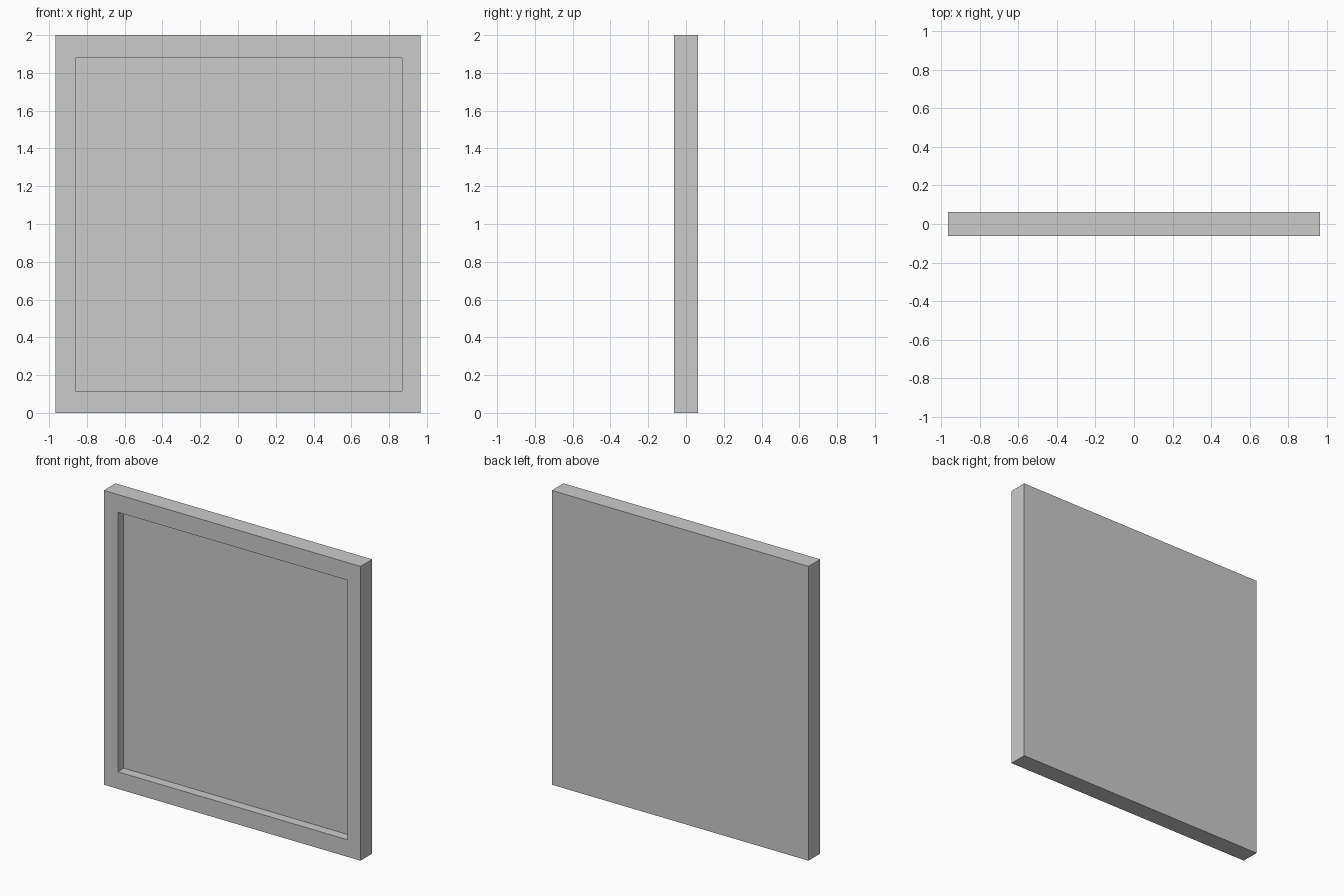
import bpy
import bmesh
from mathutils import Vector

if "Cube" in bpy.data.objects:
    bpy.data.objects.remove(bpy.data.objects["Cube"])

# Overall size, and recess limits on the front face
HALF_W, HALF_D, HEIGHT = 0.965, 0.063, 2.0
REC_X, REC_Z, REC_DEPTH = (-0.86, 0.867), (0.116, 1.88), 0.064

# Solid slab standing on the ground
bm = bmesh.new()
bmesh.ops.create_cube(bm, size=1)
bmesh.ops.scale(bm, vec=(2 * HALF_W, 2 * HALF_D, HEIGHT), verts=bm.verts)
bmesh.ops.translate(bm, vec=(0, 0, HEIGHT / 2), verts=bm.verts)

# Front border, with its inner edge set to the recess outline
bm.normal_update()
front = min(bm.faces, key=lambda f: f.calc_center_median().y)
bmesh.ops.inset_individual(bm, faces=[front], thickness=0.1)
for v in front.verts:
    v.co.x = REC_X[v.co.x > 0]
    v.co.z = REC_Z[v.co.z > HEIGHT / 2]

# Sunken panel
panel = bmesh.ops.extrude_discrete_faces(bm, faces=[front])["faces"][0]
bmesh.ops.translate(bm, vec=Vector((0, REC_DEPTH, 0)), verts=panel.verts)
bmesh.ops.recalc_face_normals(bm, faces=bm.faces)

mesh = bpy.data.meshes.new("framed_panel")
bm.to_mesh(mesh)
bm.free()
bpy.context.collection.objects.link(bpy.data.objects.new("framed_panel", mesh))
